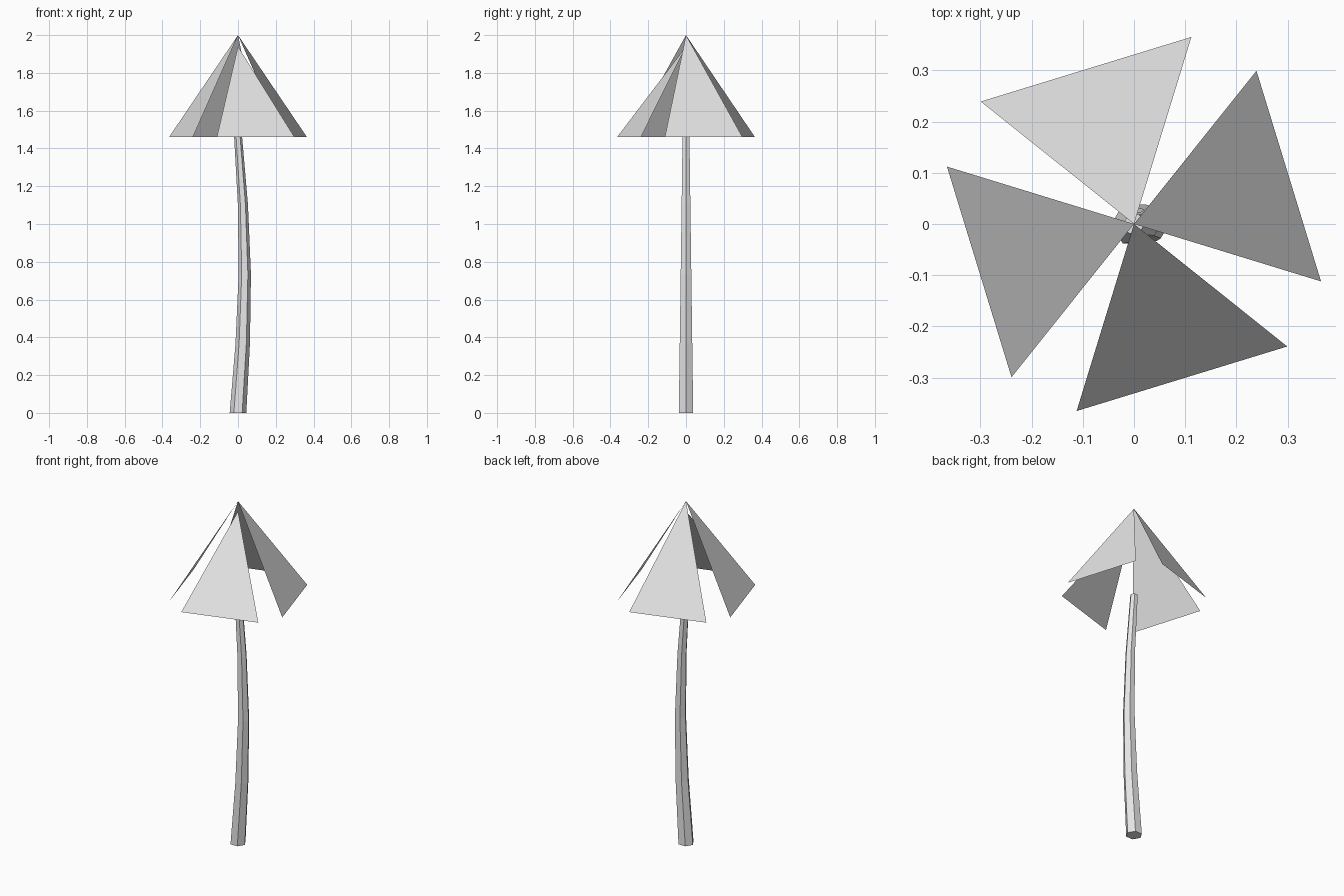
import bpy, bmesh, math
from mathutils import Matrix, Vector

cube = bpy.data.objects.get("Cube")
if cube:
    bpy.data.objects.remove(cube, do_unlink=True)

grey = bpy.data.materials.new("pale_grey")
grey.use_nodes = True
grey.diffuse_color = (0.8, 0.8, 0.8, 1)
grey.node_tree.nodes["Principled BSDF"].inputs["Base Color"].default_value = (0.8, 0.8, 0.8, 1)


def add_object(name, bm):
    bm.normal_update()
    mesh = bpy.data.meshes.new(name)
    bm.to_mesh(mesh)
    bm.free()
    mesh.materials.append(grey)
    obj = bpy.data.objects.new(name, mesh)
    bpy.context.collection.objects.link(obj)
    return obj


# Trunk: tapered six-sided tube bowed towards +x
SIDES = 6
HEIGHT = 1.47
BEND = [0, 0.025, 0.036, 0.026, 0]
bm = bmesh.new()
rings = []
for i, bend in enumerate(BEND):
    t = i / (len(BEND) - 1)
    radius = 0.044 + (0.021 - 0.044) * t
    rings.append([bm.verts.new((bend + radius * math.cos(math.tau * k / SIDES),
                                radius * math.sin(math.tau * k / SIDES),
                                HEIGHT * t)) for k in range(SIDES)])
for low, high in zip(rings, rings[1:]):
    for k in range(SIDES):
        n = (k + 1) % SIDES
        bm.faces.new((low[k], low[n], high[n], high[k]))
bm.faces.new(rings[0][::-1])
bm.faces.new(rings[-1])
add_object("trunk", bm)

# Leaves: four drooping triangles around the top, the front one set lower
LEAF_EDGE = 1.46
for i, side in enumerate(("back", "right", "front", "left")):
    tip = 1.94 if side == "front" else 2.0
    turn = Matrix.Rotation(i * math.pi / 2, 3, "Z")
    bm = bmesh.new()
    corners = [(0, 0, tip), (0.112, 0.365, LEAF_EDGE), (-0.299, 0.239, LEAF_EDGE)]
    bm.faces.new([bm.verts.new(turn @ Vector(c)) for c in corners])
    add_object(side + "_leaf", bm)
